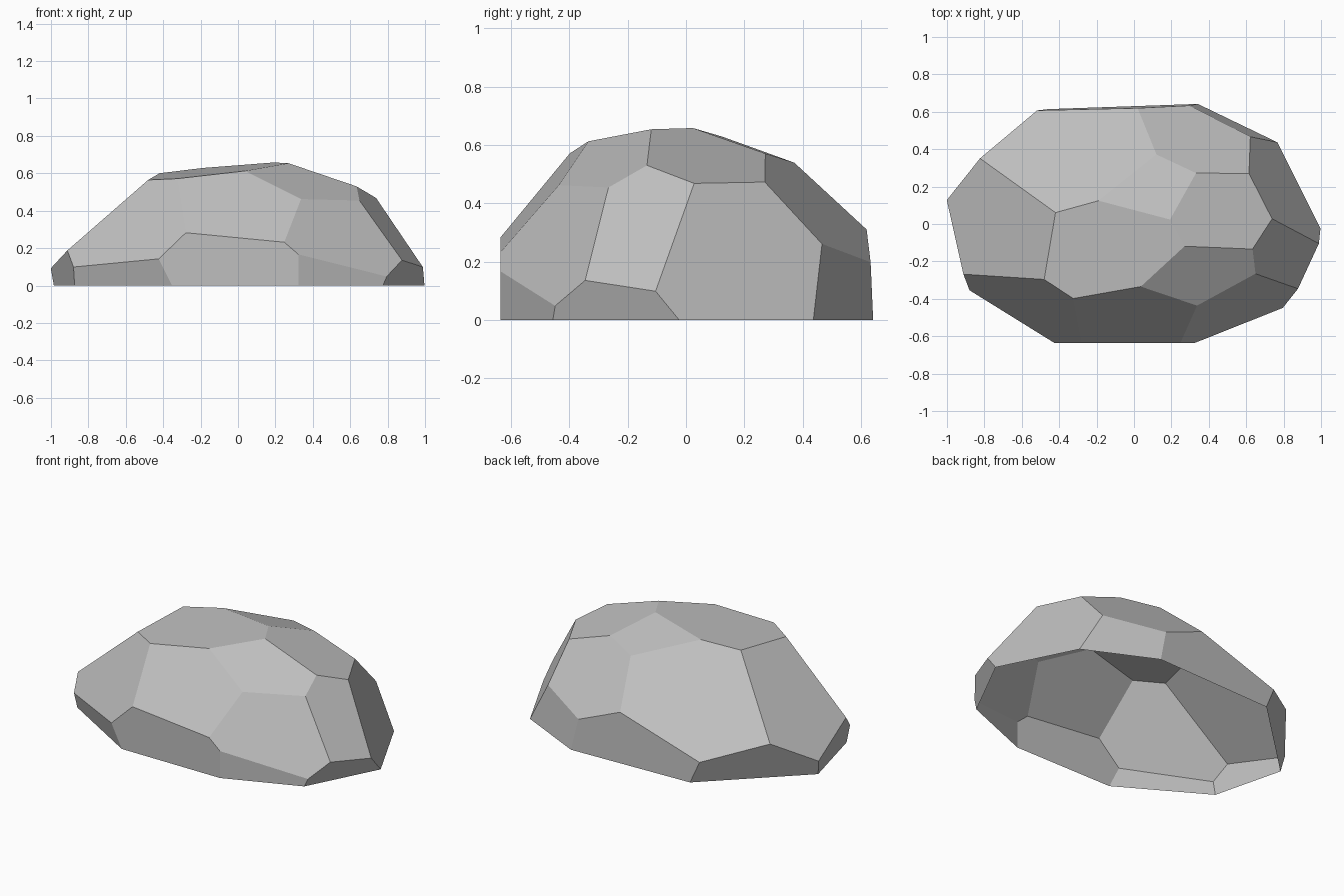
import bpy
import bmesh
from mathutils import Vector

# Remove the default cube
default_cube = bpy.data.objects.get("Cube")
if default_cube:
    bpy.data.objects.remove(default_cube, do_unlink=True)


def make_material(name, colour):
    material = bpy.data.materials.new(name)
    material.use_nodes = True
    material.diffuse_color = colour
    shader = next(n for n in material.node_tree.nodes if n.type == 'BSDF_PRINCIPLED')
    shader.inputs["Base Color"].default_value = colour
    shader.inputs["Roughness"].default_value = 0.9
    return material


def chisel(bm, facet):
    """Slice off everything beyond the plane facet . point = 1 and cap the cut."""
    normal = Vector(facet)
    cut = bmesh.ops.bisect_plane(
        bm, geom=bm.verts[:] + bm.edges[:] + bm.faces[:], dist=1e-5,
        plane_co=normal / normal.length_squared, plane_no=normal, clear_outer=True)
    rim = [e for e in cut["geom_cut"] if isinstance(e, bmesh.types.BMEdge)]
    bmesh.ops.holes_fill(bm, edges=rim, sides=0)


# Each facet is its outward direction divided by its distance from the base centre
base_walls = [
    (0, -1.57, 0),              # front
    (-.7, -1.182, -.348),       # front, towards -x
    (-1.045, -.265, -.13),      # -x end
    (-.91, .95, -.35),          # back, towards -x
    (-.055, 1.587, .058),       # back
    (.598, 1.24, .19),          # back, towards +x
    (1.015, .508, .505),        # +x end
    (.991, -.508, -.33),        # undercut at +x end
    (.52, -1.307, 0),           # front, towards +x
]
shoulders = [
    (.606, -1.079, .703),
    (.907, -.308, .724),
    (.095, -1.175, .985),
    (-.668, -.97, .694),
    (-.898, .049, 1.033),
    (-.429, .994, 1.265),
    (.361, 1.091, 1.022),
]
crown = [
    (-.156, -.131, 1.57),
    (.396, -.668, 1.244),
    (.02, .515, 1.495),
    (.476, .217, 1.372),
]

# Rough block standing on the ground, chiselled facet by facet
bm = bmesh.new()
bmesh.ops.create_cube(bm, size=4)
bmesh.ops.translate(bm, verts=bm.verts, vec=(0, 0, 2))
for facet in base_walls + shoulders + crown:
    chisel(bm, facet)

# Hollow shell: leave the underside open
bmesh.ops.recalc_face_normals(bm, faces=bm.faces)
underside = [f for f in bm.faces if all(v.co.z < 1e-4 for v in f.verts)]
bmesh.ops.delete(bm, geom=underside, context='FACES')

mesh = bpy.data.meshes.new("rock")
bm.to_mesh(mesh)
bm.free()
mesh.materials.append(make_material("stone grey", (.52, .52, .52, 1)))
rock = bpy.data.objects.new("rock", mesh)
bpy.context.collection.objects.link(rock)
